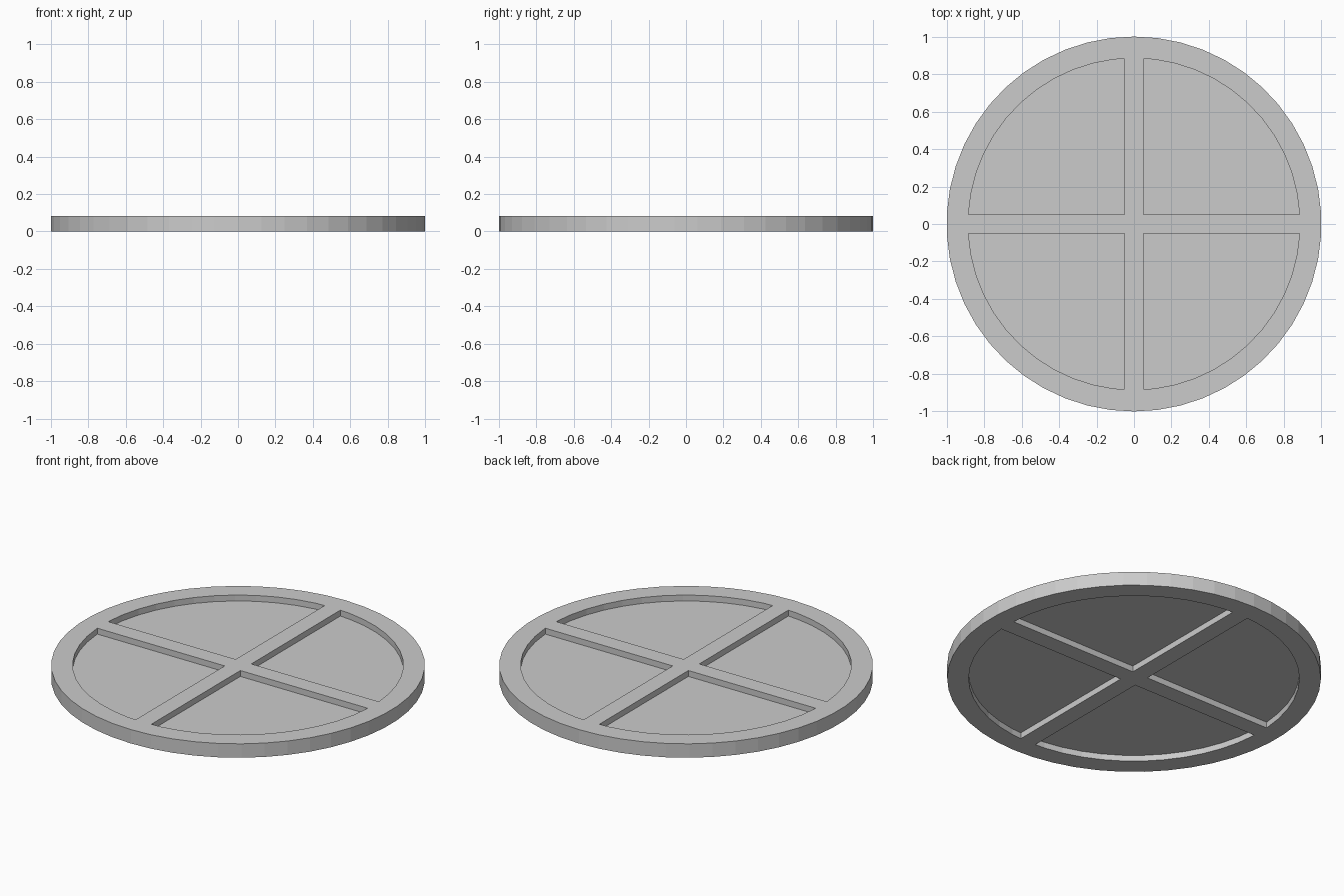
import bpy, bmesh, math
from mathutils import Matrix, Vector

if "Cube" in bpy.data.objects:
    bpy.data.objects.remove(bpy.data.objects["Cube"])

SIDES = 50          # facets around the disc
R_OUT, R_IN = 1.0, 0.885
THICK = 0.082       # full height of the rim
PANE = 0.012        # thickness of the panes left in the middle
BAR = 0.051         # half width of the cross bars


def ngon(bm, radius):
    """Filled polygon at z = 0 with a corner on the -y axis."""
    pts = [bm.verts.new((radius * math.sin(i * math.tau / SIDES),
                         -radius * math.cos(i * math.tau / SIDES), 0))
           for i in range(SIDES)]
    bm.faces.new(pts)


def extrude(bm, z0, z1):
    """Turn the flat face into a closed prism from z0 to z1."""
    for v in bm.verts:
        v.co.z = z0
    res = bmesh.ops.extrude_face_region(bm, geom=bm.faces[:], use_keep_orig=True)
    for g in res["geom"]:
        if isinstance(g, bmesh.types.BMVert):
            g.co.z = z1
    bmesh.ops.recalc_face_normals(bm, faces=bm.faces)


def make_object(name, bm):
    mesh = bpy.data.meshes.new(name)
    bm.to_mesh(mesh)
    bm.free()
    ob = bpy.data.objects.new(name, mesh)
    bpy.context.collection.objects.link(ob)
    return ob


# Round window disc
bm = bmesh.new()
ngon(bm, R_OUT)
extrude(bm, 0, THICK)
window = make_object("round_window", bm)

# Quarter-circle pockets, sunk from the top and from the bottom
low, high = (THICK - PANE) / 2, (THICK + PANE) / 2
pockets = bmesh.new()
for sx in (-1, 1):
    for sy in (-1, 1):
        for z0, z1 in ((-0.1, low), (high, THICK + 0.1)):
            q = bmesh.new()
            ngon(q, R_IN)
            for axis in (Vector((sx, 0, 0)), Vector((0, sy, 0))):
                bmesh.ops.bisect_plane(q, geom=q.verts[:] + q.edges[:] + q.faces[:],
                                       plane_co=axis * BAR, plane_no=axis,
                                       clear_inner=True)
            extrude(q, z0, z1)
            tmp = bpy.data.meshes.new("pocket")
            q.to_mesh(tmp)
            q.free()
            pockets.from_mesh(tmp)
            bpy.data.meshes.remove(tmp)
cutter = make_object("pocket_cutter", pockets)
cutter.hide_render = True

# Cut the pockets, leaving rim, cross bars and thin panes
mod = window.modifiers.new("pockets", 'BOOLEAN')
mod.operation = 'DIFFERENCE'
mod.solver = 'EXACT'
mod.object = cutter
bpy.context.view_layer.objects.active = window
bpy.ops.object.modifier_apply(modifier=mod.name)
bpy.data.objects.remove(cutter)
